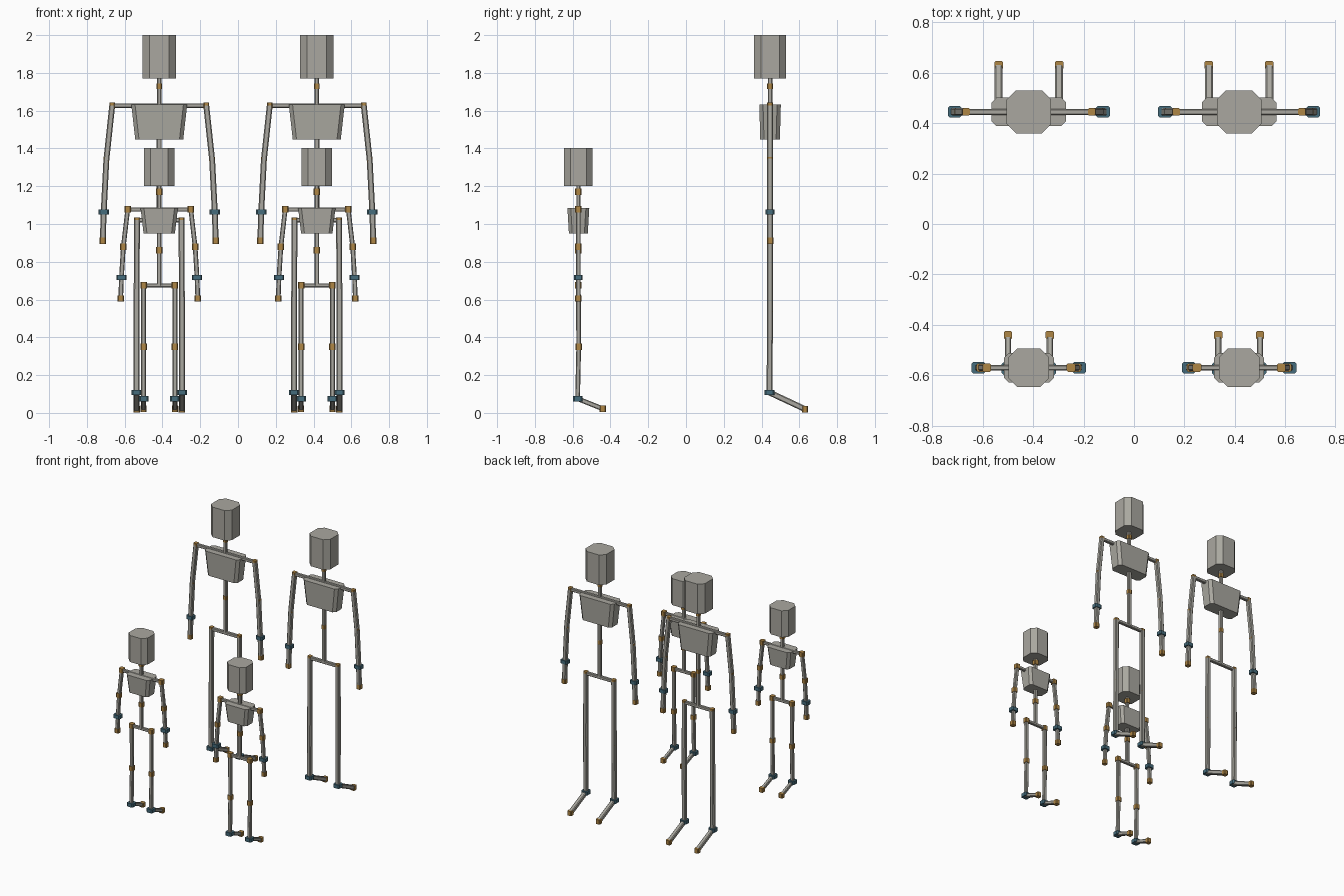
import bpy, bmesh
from mathutils import Vector

if "Cube" in bpy.data.objects:
    bpy.data.objects.remove(bpy.data.objects["Cube"])


def make_material(name, rgb):
    m = bpy.data.materials.new(name)
    m.use_nodes = True
    m.diffuse_color = (*rgb, 1)
    m.node_tree.nodes["Principled BSDF"].inputs["Base Color"].default_value = (*rgb, 1)
    return m


GREY = make_material("warm_grey", (0.40, 0.39, 0.35))
OCHRE = make_material("ochre", (0.43, 0.24, 0.06))
BLUE = make_material("slate_blue", (0.06, 0.15, 0.20))


def prism(name, p, q, start, end, chamfer, mat):
    """Box from p to q with chamfered long edges; start and end are half sizes."""
    p, q = Vector(p), Vector(q)
    d = (q - p).normalized()
    side = Vector((0, 1, 0)) if abs(d.x) > 0.9 else Vector((1, 0, 0))
    u = (side - d * side.dot(d)).normalized()
    v = d.cross(u)
    bm = bmesh.new()
    rings = []
    for c, (a, b) in ((p, start), (q, end)):
        k = chamfer
        outline = [(a, k - b), (a, b - k), (a - k, b), (k - a, b),
                   (-a, b - k), (-a, k - b), (k - a, -b), (a - k, -b)]
        rings.append([bm.verts.new(c + u * s + v * t) for s, t in outline])
    n = len(rings[0])
    bm.faces.new(rings[0][::-1])
    bm.faces.new(rings[1])
    for i in range(n):
        j = (i + 1) % n
        bm.faces.new((rings[0][i], rings[0][j], rings[1][j], rings[1][i]))
    bmesh.ops.recalc_face_normals(bm, faces=bm.faces)
    mesh = bpy.data.meshes.new(name)
    bm.to_mesh(mesh)
    bm.free()
    mesh.materials.append(mat)
    obj = bpy.data.objects.new(name, mesh)
    bpy.context.collection.objects.link(obj)


def bone(name, p, q, r):
    prism(name, p, q, (r, r), (r, r), r * 0.35, GREY)


def block(name, c, a, b, h, mat):
    """Upright joint block centred on c."""
    up = Vector((0, 0, h))
    prism(name, c - up, c + up, (a, b), (a, b), min(a, b) * 0.3, mat)


# Joint positions: sideways offset, depth offset, height
ADULT = dict(
    y=0.445, bone=0.0155, thin=0.012, joint=0.015, tip=0.017, ankle_half=0.026,
    head=(1.77, 2.0, 0.088, 0.085, 0.036), neck=1.73, waist=1.29,
    chest=(1.447, 1.632, (0.127, 0.052), (0.148, 0.057), 0.02),
    arm=[(0.249, 0, 1.627), (0.28, 0, 1.34), (0.294, 0, 1.063), (0.299, 0, 0.912)],
    leg=[(0.118, 0, 1.02), (0.12, 0, 0.548), (0.12, -0.003, 0.108), (0.12, 0.185, 0.02)])
CHILD = dict(
    y=-0.57, bone=0.0125, thin=0.011, joint=0.017, tip=0.0165, ankle_half=0.025,
    head=(1.2, 1.403, 0.08, 0.076, 0.034), neck=1.17, waist=0.86,
    chest=(0.95, 1.085, (0.083, 0.05), (0.099, 0.058), 0.018),
    arm=[(0.167, 0, 1.077), (0.19, 0, 0.88), (0.2, 0, 0.717), (0.204, 0, 0.606)],
    leg=[(0.083, 0, 0.675), (0.083, 0.002, 0.35), (0.083, -0.004, 0.075), (0.083, 0.129, 0.022)])


def limb(prefix, spec, points, bones, joints, cuff):
    for i, part in enumerate(bones):
        bone(f"{prefix}_{part}", points[i], points[i + 1], spec["bone"])
    for i, part in enumerate(joints):
        if i == 2:
            block(f"{prefix}_{part}", points[i], *cuff, 0.0135, BLUE)
        else:
            r = spec["tip"] if i == 3 else spec["joint"]
            block(f"{prefix}_{part}", points[i], r, r, r, OCHRE)


def figure(name, spec, x):
    def at(z, dx=0, dy=0):
        return Vector((x + dx, spec["y"] + dy, z))

    # Head and chest
    low, high, a, b, k = spec["head"]
    prism(f"{name}_head", at(low), at(high), (a, b), (a, b), k, GREY)
    base, top, small, large, k = spec["chest"]
    prism(f"{name}_chest", at(base), at(top), small, large, k, GREY)

    # Neck, spine and their joints
    shoulder, hip = spec["arm"][0], spec["leg"][0]
    bone(f"{name}_neck", at(shoulder[2]), at(low + 0.01), spec["thin"])
    bone(f"{name}_spine", at(hip[2]), at(shoulder[2]), spec["thin"] * 1.1)
    for part, z in (("neck_joint", spec["neck"]), ("waist_joint", spec["waist"])):
        r = spec["joint"]
        block(f"{name}_{part}", at(z), r, r, r, OCHRE)

    # Crossbars
    for part, (dx, dy, z) in (("collarbone", shoulder), ("pelvis", hip)):
        bone(f"{name}_{part}", at(z, -dx), at(z, dx), spec["thin"])

    # Mirrored limbs
    for side, s in (("left", 1), ("right", -1)):
        arm, leg = ([at(z, s * dx, dy) for dx, dy, z in spec[key]] for key in ("arm", "leg"))
        limb(f"{name}_{side}", spec, arm, ("upper_arm", "forearm", "hand"),
             ("shoulder", "elbow", "wrist", "hand_tip"), (0.027, 0.023))
        limb(f"{name}_{side}", spec, leg, ("thigh", "shin", "foot"),
             ("hip", "knee", "ankle", "toe"), (spec["ankle_half"], spec["ankle_half"]))


for side, x in (("left", 0.417), ("right", -0.417)):
    figure(f"{side}_adult", ADULT, x)
    figure(f"{side}_child", CHILD, x)
